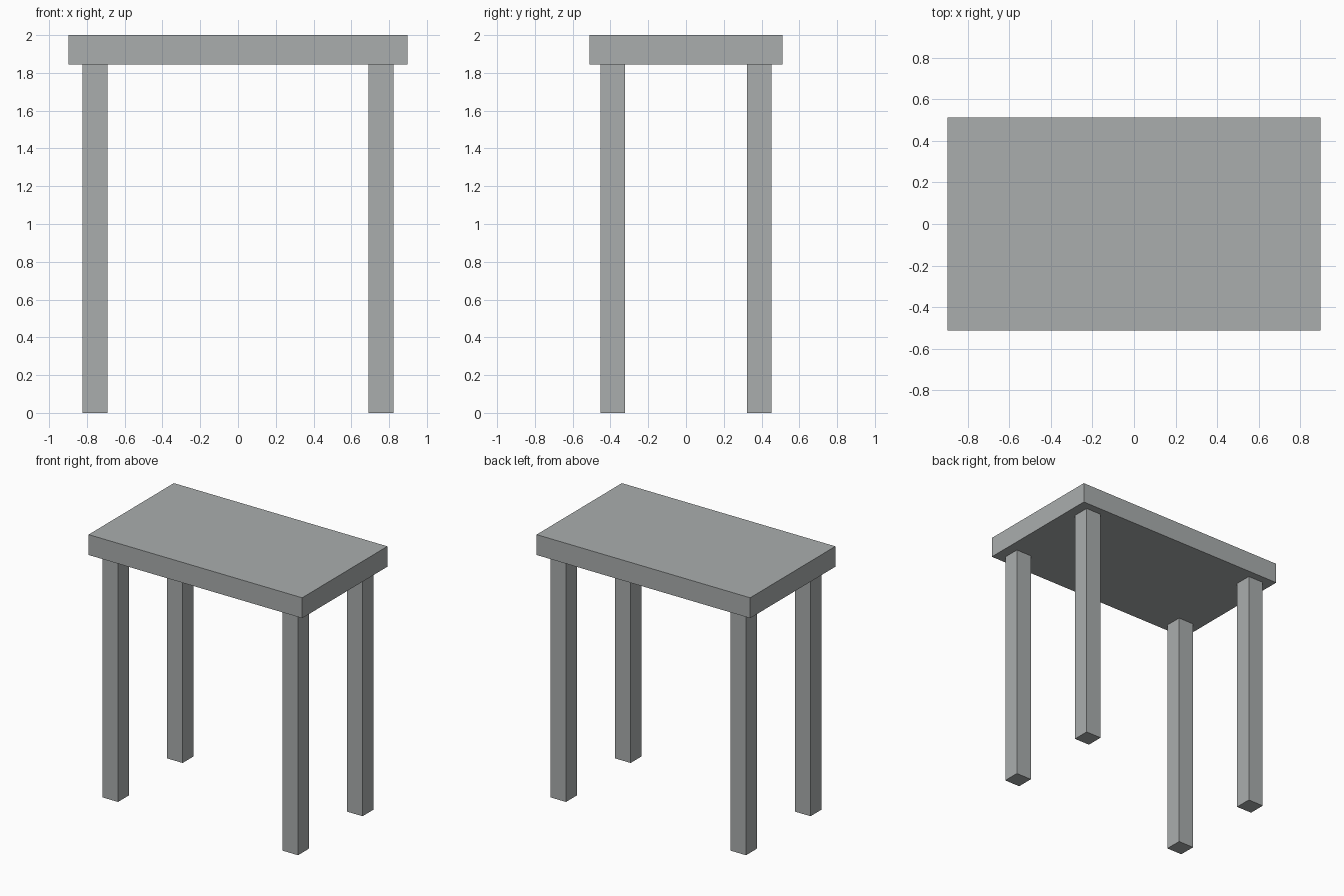
import bpy

# Remove the default cube
old = bpy.data.objects.get("Cube")
if old:
    bpy.data.objects.remove(old, do_unlink=True)

# Single grey finish
grey = bpy.data.materials.new("plain_grey")
grey.use_nodes = True
colour = (0.40, 0.42, 0.42, 1.0)
grey.diffuse_color = colour
grey.node_tree.nodes["Principled BSDF"].inputs["Base Color"].default_value = colour


def box(name, centre, size):
    bpy.ops.mesh.primitive_cube_add(size=1, location=centre)
    obj = bpy.context.object
    obj.name = name
    obj.scale = size
    bpy.ops.object.transform_apply(location=False, rotation=False, scale=True)
    obj.data.materials.append(grey)
    return obj


HEIGHT = 2.0
THICKNESS = 0.155
LEG_HEIGHT = HEIGHT - THICKNESS
LEG_WIDTH = 0.13
LEG_X, LEG_Y = 0.757, 0.388

# Slab top
box("table_top", (0, 0, HEIGHT - THICKNESS / 2), (1.796, 1.024, THICKNESS))

# Four square legs, set in from the corners
for side, sx in (("left", 1), ("right", -1)):
    for end, sy in (("front", -1), ("back", 1)):
        box(f"{end}_{side}_leg",
            (sx * LEG_X, sy * LEG_Y, LEG_HEIGHT / 2),
            (LEG_WIDTH, LEG_WIDTH, LEG_HEIGHT))
